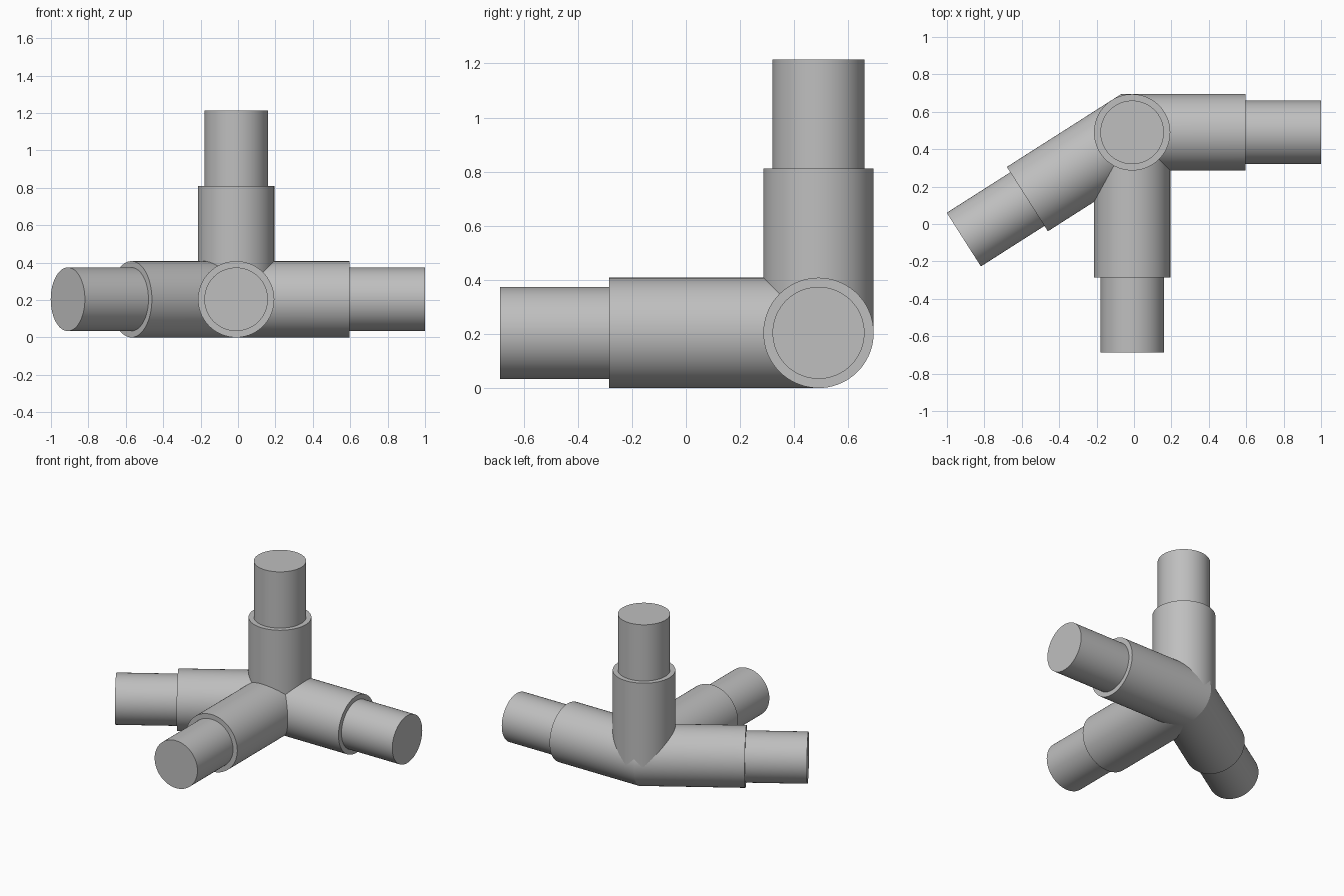
import bpy
import bmesh
import math
from mathutils import Vector

cube = bpy.data.objects.get("Cube")
if cube:
    bpy.data.objects.remove(cube, do_unlink=True)

SIDES = 72
SLEEVE_R, SPIGOT_R = 0.204, 0.17
SPIGOT_LEN = 0.403
HUB = Vector((-0.01, 0.49, 0.204))

grey = bpy.data.materials.new("plain grey")
grey.use_nodes = True
colour = (0.52, 0.52, 0.52, 1)
grey.diffuse_color = colour
grey.node_tree.nodes["Principled BSDF"].inputs["Base Color"].default_value = colour


def make_arm(name, axis, sleeve_len, cut_normal=None):
    """Stepped tube from the hub; its inner end lies on the plane of cut_normal."""
    cut = cut_normal or axis
    side = Vector((1, 0, 0)) if abs(axis.z) > 0.5 else Vector((0, 0, 1))
    other = axis.cross(side)
    bm = bmesh.new()

    def ring(radius, distance, mitred=False):
        verts = []
        for i in range(SIDES):
            a = math.tau * i / SIDES
            offset = (side * math.cos(a) + other * math.sin(a)) * radius
            slide = -offset.dot(cut) / axis.dot(cut) if mitred else 0
            verts.append(bm.verts.new(offset + axis * (distance + slide)))
        return verts

    rings = [ring(SLEEVE_R, 0, True),
             ring(SLEEVE_R, sleeve_len),
             ring(SPIGOT_R, sleeve_len),
             ring(SPIGOT_R, sleeve_len + SPIGOT_LEN)]
    for a, b in zip(rings, rings[1:]):
        for i in range(SIDES):
            j = (i + 1) % SIDES
            bm.faces.new((a[i], a[j], b[j], b[i]))
    bm.faces.new(rings[0])
    bm.faces.new(rings[-1])
    bmesh.ops.recalc_face_normals(bm, faces=bm.faces)

    mesh = bpy.data.meshes.new(name)
    bm.to_mesh(mesh)
    bm.free()
    mesh.materials.append(grey)
    obj = bpy.data.objects.new(name, mesh)
    obj.location = HUB
    bpy.context.collection.objects.link(obj)
    bpy.ops.object.select_all(action="DESELECT")
    obj.select_set(True)
    bpy.context.view_layer.objects.active = obj
    bpy.ops.object.shade_smooth_by_angle(angle=math.radians(30))


# Two lower arms meet in a mitred elbow
bend = math.radians(32.5)
left = Vector((1, 0, 0))
slanted = Vector((-math.cos(bend), -math.sin(bend), 0))
mitre = (left - slanted).normalized()
make_arm("left_arm", left, 0.607, mitre)
make_arm("slanted_right_arm", slanted, 0.664, mitre)

# Front and upright arms run into the elbow
make_arm("front_arm", Vector((0, -1, 0)), 0.775)
make_arm("upright_arm", Vector((0, 0, 1)), 0.607)
